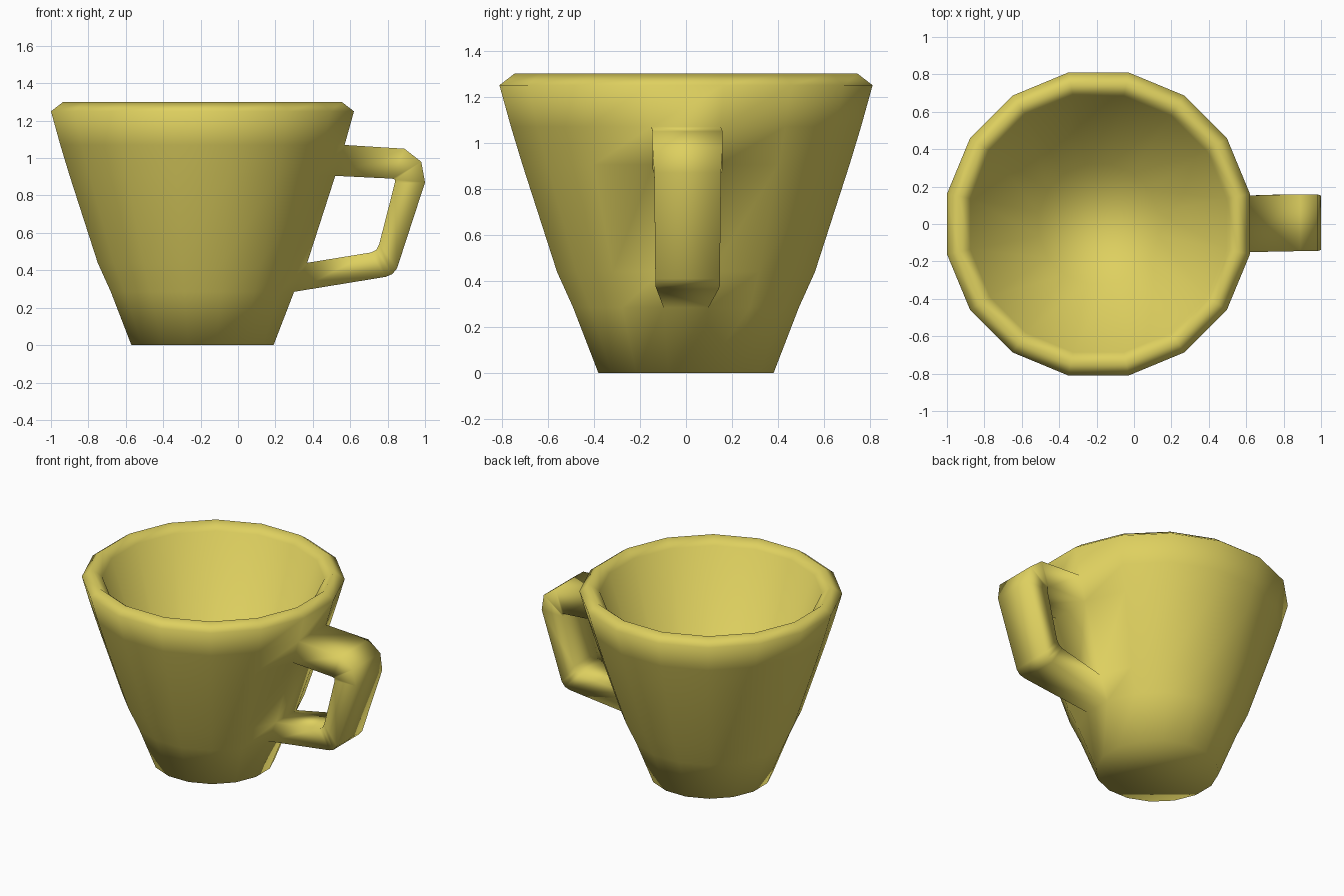
import bpy, bmesh, math

cube = bpy.data.objects.get("Cube")
if cube:
    bpy.data.objects.remove(cube, do_unlink=True)

SIDES = 16
CENTER_X = -0.19
STEP = 2 * math.pi / SIDES

# Cup profile, from the base up the outside, over the rim and down inside:
# (distance to the middle of a flat side, height)
PROFILE = [(0.38, 0), (0.49, 0.285), (0.56, 0.44), (0.71, 0.905), (0.76, 1.07),
           (0.81, 1.25), (0.745, 1.3), (0.685, 1.25), (0.32, 0.1)]
LOWER_ROOT, UPPER_ROOT = 1, 3   # profile bands the handle grows from

# Handle sections from the upper to the lower root:
# (outer x, outer z, inner x, inner z, half width)
HANDLE = [(0.89, 1.05, 0.825, 0.89, 0.152),
          (0.98, 0.98, 0.84, 0.885, 0.152),
          (1.0, 0.87, 0.838, 0.865, 0.145),
          (0.85, 0.41, 0.755, 0.54, 0.14),
          (0.825, 0.38, 0.74, 0.51, 0.14),
          (0.79, 0.365, 0.71, 0.495, 0.135)]

bm = bmesh.new()


def ring(apothem, z):
    radius = apothem / math.cos(STEP / 2)
    return [bm.verts.new((CENTER_X + radius * math.cos((i - 0.5) * STEP),
                          radius * math.sin((i - 0.5) * STEP), z))
            for i in range(SIDES)]


def tube(a, b):
    n = len(a)
    for i in range(n):
        bm.faces.new((a[i], a[(i + 1) % n], b[(i + 1) % n], b[i]))


# Cup wall, leaving two openings on the left side for the handle
rings = [ring(*p) for p in PROFILE]
for band, (a, b) in enumerate(zip(rings, rings[1:])):
    for i in range(SIDES):
        if i == 0 and band in (LOWER_ROOT, UPPER_ROOT):
            continue
        j = (i + 1) % SIDES
        bm.faces.new((a[i], a[j], b[j], b[i]))

# Underside and inner floor
bm.faces.new(rings[0][::-1])
bm.faces.new(rings[-1])


# Handle joined to the wall openings
def root(outer, inner):
    return [outer[0], outer[1], inner[1], inner[0]]


sections = [root(rings[UPPER_ROOT + 1], rings[UPPER_ROOT])]
for ox, oz, ix, iz, w in HANDLE:
    sections.append([bm.verts.new(co) for co in
                     ((ox, 0.007 - w, oz), (ox, 0.007 + w, oz),
                      (ix, 0.007 + w, iz), (ix, 0.007 - w, iz))])
sections.append(root(rings[LOWER_ROOT], rings[LOWER_ROOT + 1]))
for a, b in zip(sections, sections[1:]):
    tube(a, b)

bmesh.ops.recalc_face_normals(bm, faces=bm.faces)
for f in bm.faces:
    f.smooth = True

mesh = bpy.data.meshes.new("cup_with_handle")
bm.to_mesh(mesh)
bm.free()

# Yellow glaze
mat = bpy.data.materials.new("mustard yellow")
mat.use_nodes = True
color = (0.73, 0.63, 0.115, 1)
mat.diffuse_color = color
mat.node_tree.nodes["Principled BSDF"].inputs["Base Color"].default_value = color
mesh.materials.append(mat)

cup = bpy.data.objects.new("cup_with_handle", mesh)
bpy.context.collection.objects.link(cup)
